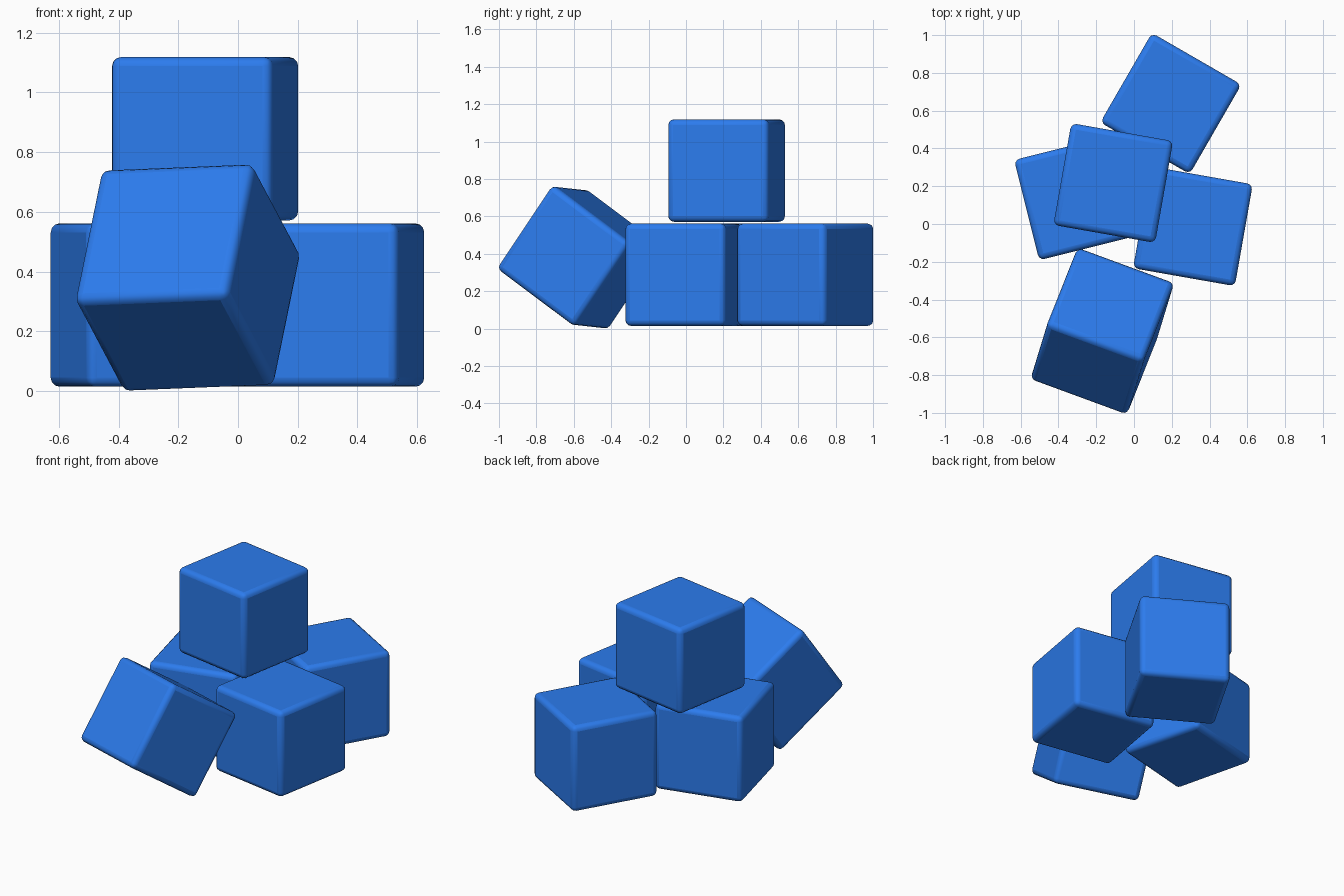
import bpy, math
from mathutils import Matrix, Vector

if "Cube" in bpy.data.objects:
    bpy.data.objects.remove(bpy.data.objects["Cube"])

SIZE = 0.547
BEVEL = 0.03

mat = bpy.data.materials.new("blue")
mat.diffuse_color = (0.025, 0.2, 0.85, 1)
mat.use_nodes = True
mat.node_tree.nodes["Principled BSDF"].inputs["Base Color"].default_value = mat.diffuse_color


def block(name, center, rotation):
    """Softly rounded cube placed by centre and rotation matrix."""
    bpy.ops.mesh.primitive_cube_add(size=SIZE)
    ob = bpy.context.object
    ob.name = name
    ob.matrix_world = Matrix.Translation(center) @ rotation.to_4x4()
    mod = ob.modifiers.new("rounded_edges", "BEVEL")
    mod.width = BEVEL
    mod.segments = 3
    ob.data.materials.append(mat)
    bpy.ops.object.shade_smooth_by_angle(angle=math.radians(40))
    return ob


# Upright blocks: three on the ground, one stacked on top
upright = [
    ("left_block", (-0.303, 0.14, 0.288), 14),
    ("right_block", (0.312, -0.012, 0.288), -10),
    ("back_block", (0.195, 0.638, 0.288), -30),
    ("top_block", (-0.11, 0.217, 0.845), -10),
]
for name, center, turn in upright:
    block(name, center, Matrix.Rotation(math.radians(turn), 3, "Z"))

# Block leaning against the pile at the front
u = Vector((0.49, -0.18, 0.02)).normalized()
w = Vector((0.09, 0.29, 0.435))
w = (w - u * w.dot(u)).normalized()
v = w.cross(u)
block("leaning_block", (-0.168, -0.567, 0.38), Matrix((u, v, w)).transposed())
